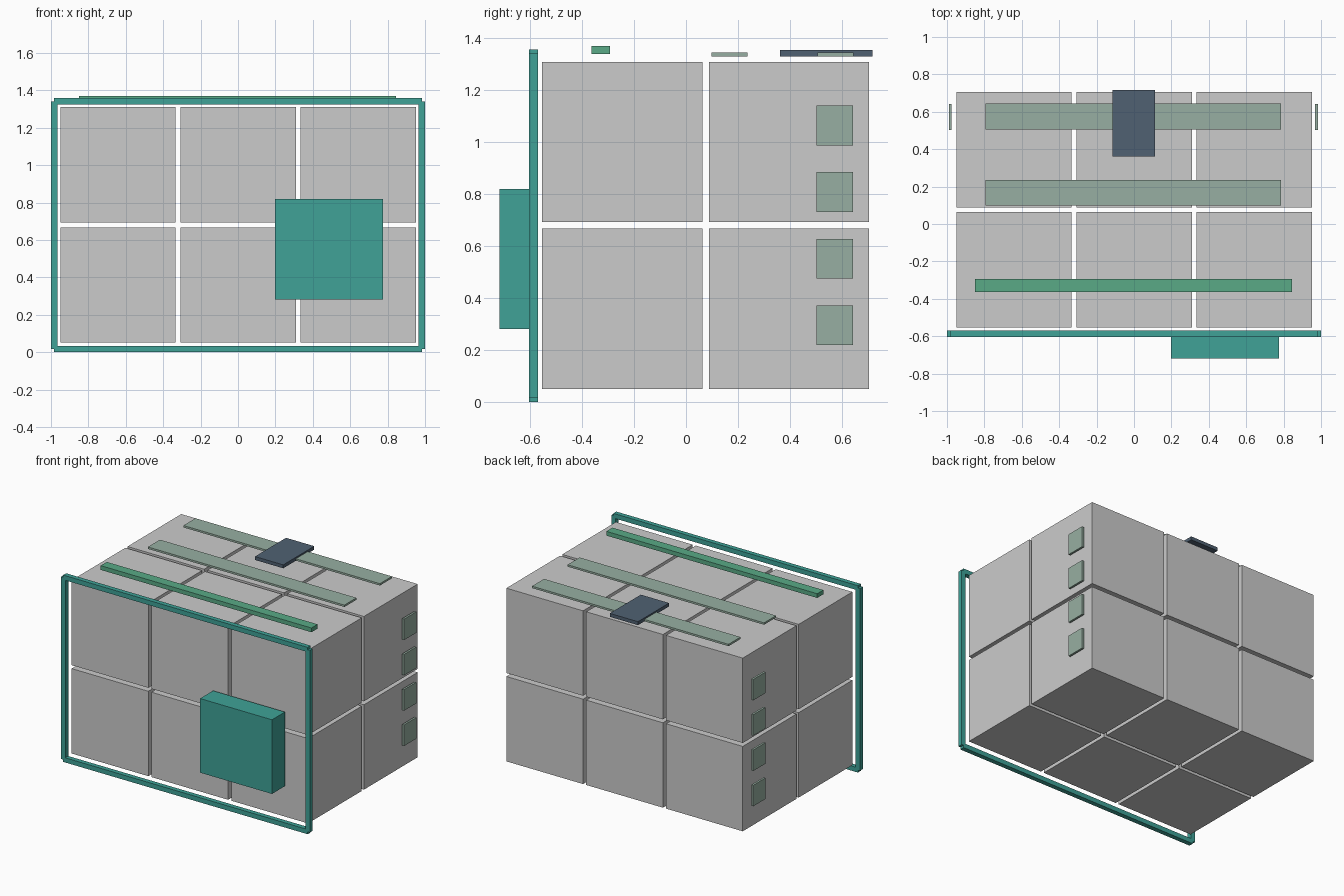
import bpy

if "Cube" in bpy.data.objects:
    bpy.data.objects.remove(bpy.data.objects["Cube"])


def material(name, rgb):
    m = bpy.data.materials.new(name)
    m.diffuse_color = (*rgb, 1)
    m.use_nodes = True
    m.node_tree.nodes["Principled BSDF"].inputs["Base Color"].default_value = m.diffuse_color
    return m


def box(name, x, y, z, mat=None):
    """Axis-aligned box from (min, max) ranges."""
    spans = (x, y, z)
    bpy.ops.mesh.primitive_cube_add(size=1, location=[(a + b) / 2 for a, b in spans])
    ob = bpy.context.object
    ob.name = name
    ob.scale = [b - a for a, b in spans]
    bpy.ops.object.transform_apply(location=False, rotation=False, scale=True)
    if mat:
        ob.data.materials.append(mat)
    return ob


teal = material("teal", (0.05, 0.36, 0.31))
green = material("green", (0.10, 0.40, 0.24))
sage = material("sage", (0.31, 0.43, 0.36))
navy = material("slate", (0.08, 0.12, 0.17))

# Grid of 3 x 2 x 2 storage blocks
SIZE, PITCH = 0.617, 0.642
for i in range(3):
    for j in range(2):
        for k in range(2):
            x, y, z = -0.95 + i * PITCH, -0.554 + j * PITCH, 0.051 + k * PITCH
            box("block", (x, x + SIZE), (y, y + SIZE), (z, z + SIZE))

# Front frame
fy = (-0.604, -0.570)
for name, z in (("frame_bottom", 0.0), ("frame_top", 1.324)):
    box(name, (-0.983, 0.983), fy, (z, z + 0.034), teal)
for name, x in (("frame_left", -1.0), ("frame_right", 0.966)):
    box(name, (x, x + 0.034), fy, (0.017, 1.341), teal)

# Front panel box
box("front_panel", (0.198, 0.776), (-0.718, -0.569), (0.281, 0.82), teal)

# Strips and plate on top
box("top_rail", (-0.85, 0.845), (-0.363, -0.293), (1.339, 1.370), green)
for y in (0.098, 0.506):
    box("top_strip", (-0.793, 0.787), (y, y + 0.138), (1.331, 1.345), sage)
box("top_plate", (-0.116, 0.111), (0.361, 0.717), (1.331, 1.356), navy)

# Side vents, four on each side
for k in range(4):
    z = 0.219 + k * 0.2565
    for name, x in (("vent_left", (-0.990, -0.975)), ("vent_right", (0.969, 0.984))):
        box(name, x, (0.502, 0.642), (z, z + 0.153), sage)
